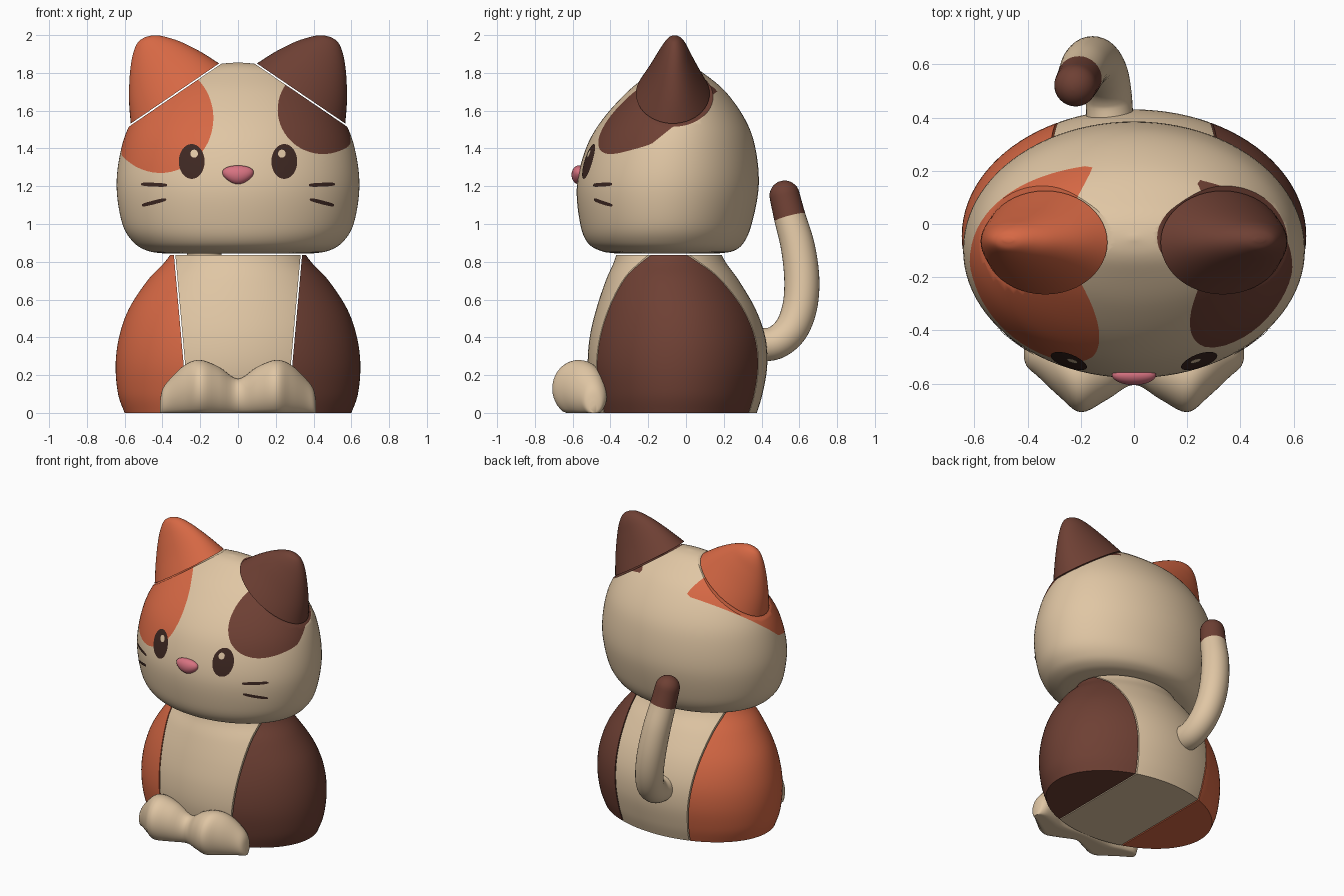
import bpy, bmesh, math
from mathutils import Vector
from mathutils.bvhtree import BVHTree

if "Cube" in bpy.data.objects:
    bpy.data.objects.remove(bpy.data.objects["Cube"])

TAU = 2 * math.pi


def material(name, rgb):
    m = bpy.data.materials.new(name)
    m.diffuse_color = (*rgb, 1)
    m.use_nodes = True
    m.node_tree.nodes["Principled BSDF"].inputs["Base Color"].default_value = m.diffuse_color
    return m


CREAM = material("cream", (0.745, 0.565, 0.371))
ORANGE = material("orange", (0.672, 0.138, 0.058))
BROWN = material("brown", (0.156, 0.051, 0.034))
DARK = material("dark_brown", (0.048, 0.021, 0.016))
PINK = material("pink", (0.68, 0.17, 0.22))


def smooth(pts, n):
    """Catmull-Rom interpolation of tuples, n steps per span."""
    p = [pts[0], *pts, pts[-1]]
    out = []
    for i in range(1, len(p) - 2):
        for k in range(n):
            t = k / n
            out.append(tuple(
                0.5 * (2 * b + (c - a) * t + (2 * a - 5 * b + 4 * c - d) * t ** 2
                       + (3 * b - a - 3 * c + d) * t ** 3)
                for a, b, c, d in zip(*p[i - 1:i + 3])))
    return out + [tuple(pts[-1])]


def loft(rings):
    """Closed, capped skin over a list of rings."""
    bm = bmesh.new()
    vs = [[bm.verts.new(co) for co in r] for r in rings]
    for a, b in zip(vs, vs[1:]):
        for i in range(len(a)):
            j = (i + 1) % len(a)
            bm.faces.new((a[i], a[j], b[j], b[i]))
    bm.faces.new(vs[0])
    bm.faces.new(vs[-1])
    bmesh.ops.recalc_face_normals(bm, faces=bm.faces)
    return bm


def finish(name, bm, mats, angle=35):
    me = bpy.data.meshes.new(name)
    bm.to_mesh(me)
    for m in mats:
        me.materials.append(m)
    me.shade_smooth()
    me.set_sharp_from_angle(angle=math.radians(angle))
    ob = bpy.data.objects.new(name, me)
    bpy.context.collection.objects.link(ob)
    return ob


def slice_off(bm, co, no):
    """Remove everything on the normal side of a plane and cap the cut."""
    cut = bmesh.ops.bisect_plane(bm, geom=bm.verts[:] + bm.edges[:] + bm.faces[:],
                                 plane_co=co, plane_no=no, clear_outer=True)["geom_cut"]
    bmesh.ops.edgenet_fill(bm, edges=[e for e in cut if isinstance(e, bmesh.types.BMEdge)])
    bmesh.ops.recalc_face_normals(bm, faces=bm.faces)


def oval_rings(profile, seg, n):
    """Horizontal oval rings from (z, half width, front y, back y)."""
    return [[(rx * math.cos(TAU * i / seg),
              (yf + yb) / 2 + (yb - yf) / 2 * math.sin(TAU * i / seg), z)
             for i in range(seg)] for z, rx, yf, yb in smooth(profile, n)]


def paint(bm, f, index):
    """Cut the mesh along f = 0 and colour the faces where f > 0."""
    val = {v: f(v.co) for v in bm.verts}
    new = set()
    for e in bm.edges[:]:
        a, b = e.verts
        if val[a] * val[b] < 0:
            new.add(bmesh.utils.edge_split(e, a, val[a] / (val[a] - val[b]))[1])
    for face in bm.faces[:]:
        vs = [v for v in face.verts if v in new]
        if len(vs) == 2:
            bmesh.utils.face_split(face, vs[0], vs[1])
    for face in bm.faces:
        if f(face.calc_center_median()) > 0:
            face.material_index = index


# Body: cream middle with a coloured piece on each side
body_profile = [(0, .60, -.475, .375), (.1, .635, -.50, .405), (.25, .648, -.52, .43),
                (.4, .63, -.51, .42), (.55, .578, -.475, .368), (.7, .48, -.425, .28),
                (.79, .395, -.385, .215), (.835, .36, -.37, .19)]
for name, mat, sides in (("body_middle", CREAM, (-1, 1)),
                         ("body_side_left", ORANGE, (-1,)), ("body_side_right", BROWN, (1,))):
    bm = loft(oval_rings(body_profile, 96, 6))
    middle = len(sides) == 2
    for s in sides:
        co = Vector((s * (.257 if middle else .265), 0, 0))
        no = Vector((s, 0, -.089)).normalized()
        slice_off(bm, co, no if middle else -no)
    finish(name, bm, [mat])

# Head: flattened under the ears, with two coloured patches
bm = loft(oval_rings([(.845, .40, -.38, .18), (.857, .475, -.45, .25), (.90, .55, -.52, .305),
                      (1.0, .612, -.56, .348), (1.2, .643, -.578, .385), (1.4, .618, -.53, .368),
                      (1.55, .56, -.445, .315), (1.7, .45, -.31, .21), (1.8, .30, -.185, .09),
                      (1.84, .16, -.12, .02), (1.855, .01, -.06, -.045)], 96, 6))
for s in (-1, 1):
    slice_off(bm, (s * .0955, 0, 1.8434), (s * .563, 0, .827))


def patch(s, cx, cz, rx, rz, y0, z0):
    def f(co):
        oval = 1 - ((s * co.x - cx) / rx) ** 2 - ((co.z - cz) / rz) ** 2
        return min(oval, 4 * (co.z - z0 - .8 * (co.y - y0)))
    return f


paint(bm, patch(-1, .41, 1.56, .28, .29, -.15, 1.37), 1)
paint(bm, patch(1, .45, 1.605, .24, .235, -.20, 1.41), 2)
finish("head", bm, [CREAM, ORANGE, BROWN])
head_tree = BVHTree.FromBMesh(bm)


def plate(name, x, z, rx, rz, mat, tilt=0, power=1.0, lift=.004):
    """Thin oval plate laid on the front of the head."""
    pb = bmesh.new()

    def point(t, a):
        c, s = math.cos(a), math.sin(a)
        u = rx * t * math.copysign(abs(c) ** power, c)
        w = rz * t * math.copysign(abs(s) ** power, s)
        px = x + u * math.cos(tilt) - w * math.sin(tilt)
        pz = z + u * math.sin(tilt) + w * math.cos(tilt)
        loc, nor, _, _ = head_tree.ray_cast(Vector((px, -2, pz)), Vector((0, 1, 0)))
        return pb.verts.new(loc + nor * lift)

    rings = [[point(t / 4, TAU * i / 32) for i in range(32)] for t in range(1, 5)]
    pb.faces.new(rings[0])
    for a, b in zip(rings, rings[1:]):
        for i in range(32):
            j = (i + 1) % 32
            pb.faces.new((a[i], b[i], b[j], a[j]))
    pb.normal_update()
    if sum(f.normal.y for f in pb.faces) > 0:
        bmesh.ops.reverse_faces(pb, faces=pb.faces[:])
    finish(name, pb, [mat])


# Eyes, eye highlights, whiskers and ears
for s, side, ear_mat in ((-1, "left", ORANGE), (1, "right", BROWN)):
    plate("eye_" + side, s * .244, 1.33, .068, .092, DARK)
    plate("eye_highlight_" + side, s * .23, 1.37, .02, .021, CREAM, lift=.008)
    plate("whisker_upper_" + side, s * .442, 1.208, .069, .010, DARK, s * .04, .6)
    plate("whisker_lower_" + side, s * .442, 1.115, .066, .010, DARK, s * -.25, .6)
    # inner edge x, z; outer edge x, z; half depth; centre y
    spans = smooth([(.10, 1.85, .568, 1.532, .195, -.07), (.20, 1.913, .577, 1.66, .138, -.066),
                    (.30, 1.963, .572, 1.80, .09, -.063), (.37, 1.987, .556, 1.90, .06, -.06),
                    (.42, 1.998, .53, 1.962, .034, -.06), (.455, 1.999, .49, 1.99, .008, -.06)], 5)
    rings = []
    for xi, zi, xo, zo, hy, cy in spans:
        rings.append([])
        for i in range(48):
            c, q = math.cos(TAU * i / 48), math.sin(TAU * i / 48)
            rings[-1].append((s * ((xi + xo) / 2 + (xo - xi) / 2 * c), cy + hy * q,
                              (zi + zo) / 2 + (zo - zi) / 2 * c))
    finish("ear_" + side, loft(rings), [ear_mat], 50)

# Nose: rounded triangle
bm = bmesh.new()
bmesh.ops.create_uvsphere(bm, u_segments=32, v_segments=20, radius=1)
for v in bm.verts:
    x, y, z = v.co
    v.co = (.08 * x * (1 + .3 * z), -.568 + .038 * y, 1.26 + .05 * z)
finish("nose", bm, [PINK])

# Front paws: one lobed bar, (x, top z, front y, back y) per station
half = [(.413, .06, -.51, -.47), (.40, .125, -.54, -.44), (.36, .18, -.575, -.42),
        (.28, .255, -.65, -.42), (.20, .28, -.708, -.43), (.10, .243, -.66, -.44)]
stations = [(-x, *r) for x, *r in half] + [(0, .18, -.605, -.45)] + half[::-1]
rings = [[(x, (yf + yb) / 2 + (yb - yf) / 2 * math.cos(TAU * i / 40),
           max(0, zt * (.46 + .54 * math.sin(TAU * i / 40)))) for i in range(40)]
         for x, zt, yf, yb in smooth(stations, 5)]
finish("front_paws", loft(rings), [CREAM], 50)

# Tail: bent tube (x, y, z, radius) with a coloured rounded tip
path = smooth([(-.09, .36, .36, .088), (-.095, .47, .37, .088), (-.11, .555, .44, .09),
               (-.135, .602, .56, .092), (-.16, .613, .71, .093), (-.185, .592, .88, .09),
               (-.205, .55, 1.035, .084), (-.22, .522, 1.15, .08)], 6)
rings = []
tip_start = 6 * 6
P = [Vector(p[:3]) for p in path]
R = [p[3] for p in path]
end_dir = (P[-1] - P[-2]).normalized()
base, r0 = P[-1], R[-1]
for k in range(1, 9):
    a = k / 8 * math.pi / 2 * .98
    P.append(base + end_dir * r0 * math.sin(a))
    R.append(r0 * math.cos(a))
for i, (c, r) in enumerate(zip(P, R)):
    t = (P[min(i + 1, len(P) - 1)] - P[max(i - 1, 0)]).normalized()
    u = (Vector((1, 0, 0)) - t * t.x).normalized()
    w = t.cross(u)
    rings.append([c + r * (u * math.cos(TAU * k / 32) + w * math.sin(TAU * k / 32))
                  for k in range(32)])
bm = loft(rings)
bm.faces.ensure_lookup_table()
for i, face in enumerate(bm.faces):
    if i // 32 >= tip_start and i < len(bm.faces) - 2 or i == len(bm.faces) - 1:
        face.material_index = 1
finish("tail", bm, [CREAM, BROWN], 50)
